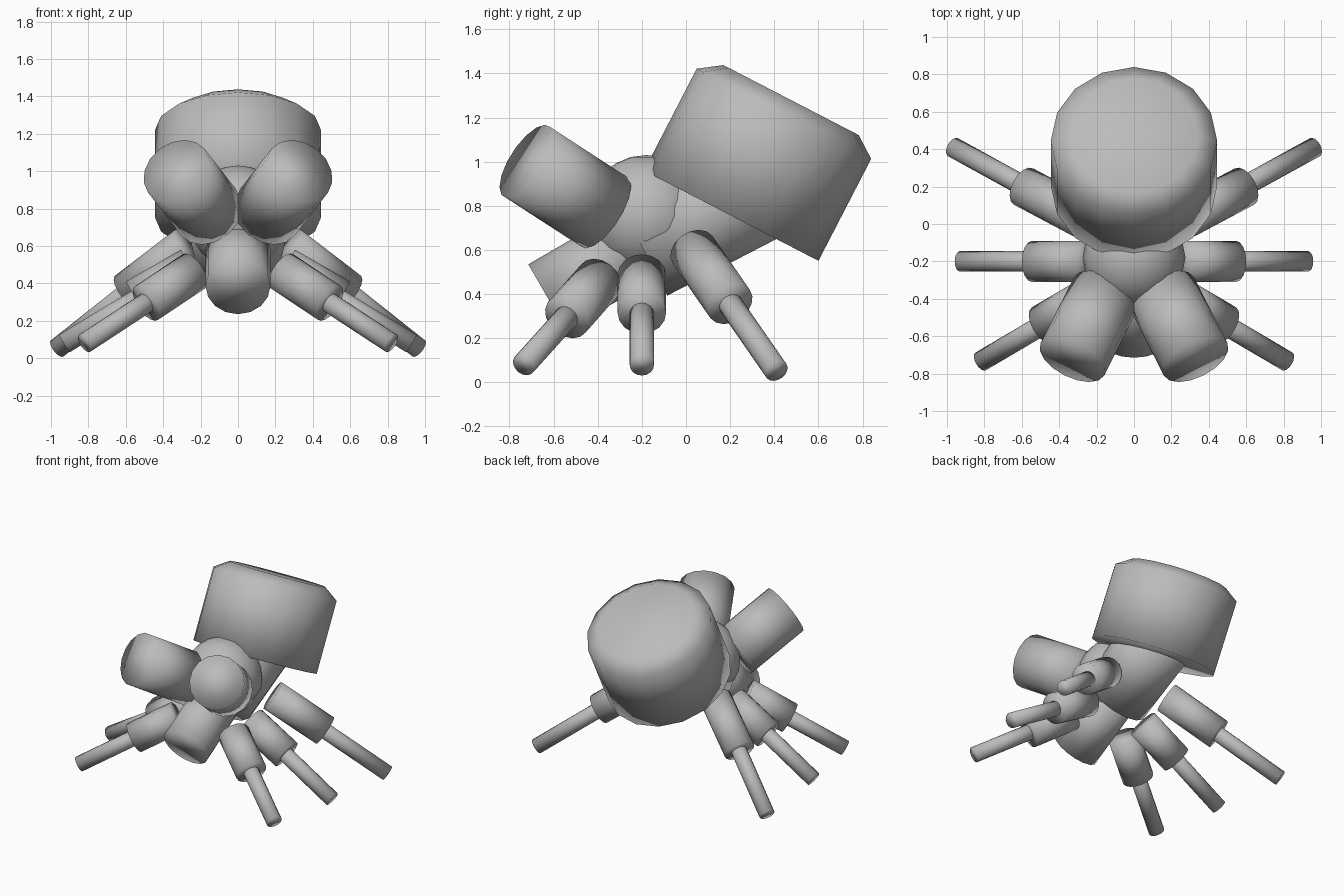
import bpy, bmesh, math
from mathutils import Vector

cube = bpy.data.objects.get("Cube")
if cube:
    bpy.data.objects.remove(cube, do_unlink=True)

grey = bpy.data.materials.new("plain_grey")
grey.use_nodes = True
COLOUR = (0.5, 0.5, 0.5, 1)
grey.diffuse_color = COLOUR
grey.node_tree.nodes["Principled BSDF"].inputs["Base Color"].default_value = COLOUR


def finish(name, bm):
    """Turn a bmesh into a smooth shaded object."""
    bmesh.ops.recalc_face_normals(bm, faces=bm.faces)
    for face in bm.faces:
        face.smooth = True
    mesh = bpy.data.meshes.new(name)
    bm.to_mesh(mesh)
    bm.free()
    mesh.materials.append(grey)
    obj = bpy.data.objects.new(name, mesh)
    bpy.context.scene.collection.objects.link(obj)
    return obj


def turned(name, start, axis, rings, sides=16):
    """Capped turned solid; rings are (distance along axis, radius)."""
    start, axis = Vector(start), Vector(axis).normalized()
    turn = axis.to_track_quat("Z", "Y")
    bm = bmesh.new()
    loops = []
    for dist, radius in rings:
        loop = []
        for i in range(sides):
            a = math.tau * i / sides
            offset = Vector((math.cos(a), math.sin(a), 0)) * radius
            loop.append(bm.verts.new(start + axis * dist + turn @ offset))
        loops.append(loop)
    for low, high in zip(loops, loops[1:]):
        for i in range(sides):
            j = (i + 1) % sides
            bm.faces.new((low[i], low[j], high[j], high[i]))
    bm.faces.new(loops[0])
    bm.faces.new(loops[-1])
    return finish(name, bm)


def rod(name, start, end, radius):
    """Straight cylinder between two points."""
    axis = Vector(end) - Vector(start)
    return turned(name, start, axis, [(0, radius), (axis.length, radius)])


# Thorax ball
bm = bmesh.new()
bmesh.ops.create_uvsphere(bm, u_segments=16, v_segments=12, radius=0.275)
bmesh.ops.translate(bm, verts=bm.verts, vec=(0, -0.18, 0.755))
finish("thorax", bm)

# Waist joining the thorax to the abdomen
rod("waist", (0, -0.2, 0.615), (0, 0.35, 0.9), 0.25)

# Abdomen drum with a chamfered top
turned("abdomen", (0, 0.205, 0.755), (0, 0.46, 0.89),
       [(0, 0.445), (0.52, 0.445), (0.59, 0.345)])

# Snout pointing forward and down
rod("snout", (0, -0.24, 0.61), (0, -0.628, 0.385), 0.173)

# Legs: hip, knee and foot centres on the left side
legs = {
    "front": ((0.235, -0.39, 0.465), (0.49, -0.54, 0.295), (0.82, -0.735, 0.08)),
    "middle": ((0.25, -0.2, 0.485), (0.545, -0.2, 0.315), (0.93, -0.2, 0.078)),
    "hind": ((0.27, 0.03, 0.6), (0.59, 0.2, 0.355), (0.967, 0.41, 0.052)),
}

for side, sign in (("left", 1), ("right", -1)):
    def flip(p):
        return Vector((p[0] * sign, p[1], p[2]))

    # Drum shaped eyes
    eye = flip((0.24, -0.547, 0.887))
    look = flip((0.39, -0.77, 0.5)).normalized() * 0.229
    rod(side + "_eye", eye - look, eye + look, 0.191)

    for place, joints in legs.items():
        hip, knee, foot = map(flip, joints)
        rod(f"{side}_{place}_upper_leg", hip, knee, 0.11)
        rod(f"{side}_{place}_lower_leg", hip.lerp(knee, 0.5), foot, 0.055)
